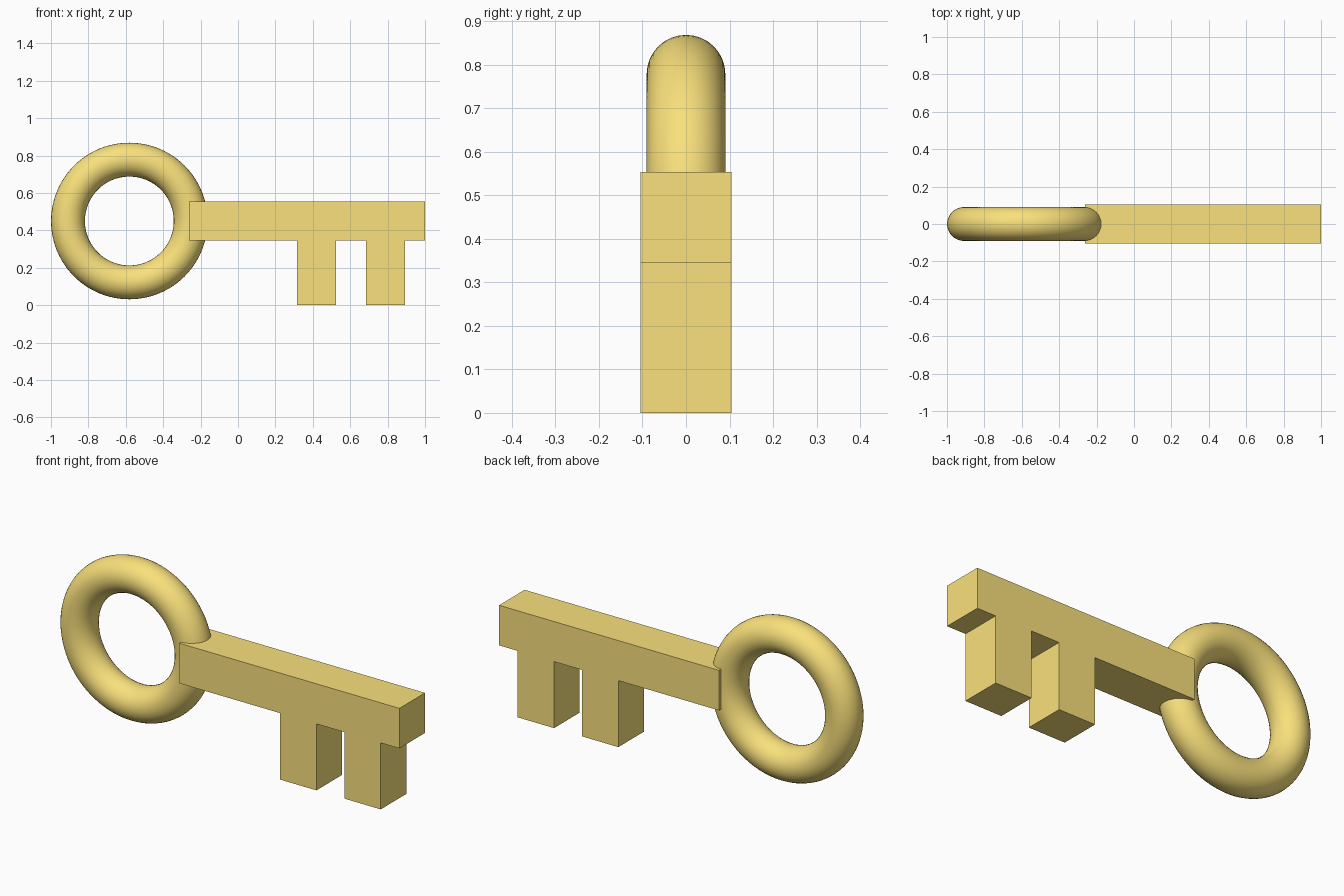
import bpy, bmesh, math

if "Cube" in bpy.data.objects:
    bpy.data.objects.remove(bpy.data.objects["Cube"])

gold = bpy.data.materials.new("gold")
gold.diffuse_color = (0.95, 0.75, 0.2, 1)
gold.use_nodes = True
gold.node_tree.nodes["Principled BSDF"].inputs["Base Color"].default_value = gold.diffuse_color

# Ring handle, standing upright in the xz plane
bpy.ops.mesh.primitive_torus_add(
    major_radius=0.328, minor_radius=0.0905, major_segments=96, minor_segments=32,
    location=(-0.581, 0, 0.45), rotation=(math.pi / 2, 0, 0))
ring = bpy.context.object
ring.name = "ring_handle"
bpy.ops.object.shade_smooth()
ring.data.materials.append(gold)

# Shaft and teeth: one side profile extruded through the thickness
HALF, BOTTOM, TOP = 0.105, 0.345, 0.553
teeth = [(0.315, 0.524), (0.684, 0.893)]
profile = [(-0.263, TOP), (-0.263, BOTTOM)]
for x0, x1 in teeth:
    profile += [(x0, BOTTOM), (x0, 0), (x1, 0), (x1, BOTTOM)]
profile += [(1, BOTTOM), (1, TOP)]

bm = bmesh.new()
face = bm.faces.new([bm.verts.new((x, -HALF, z)) for x, z in profile])
ext = bmesh.ops.extrude_face_region(bm, geom=[face], use_keep_orig=True)
verts = [g for g in ext["geom"] if isinstance(g, bmesh.types.BMVert)]
bmesh.ops.translate(bm, verts=verts, vec=(0, 2 * HALF, 0))
bmesh.ops.recalc_face_normals(bm, faces=bm.faces)
mesh = bpy.data.meshes.new("shaft_with_teeth")
bm.to_mesh(mesh)
bm.free()
mesh.materials.append(gold)
shaft = bpy.data.objects.new("shaft_with_teeth", mesh)
bpy.context.collection.objects.link(shaft)
